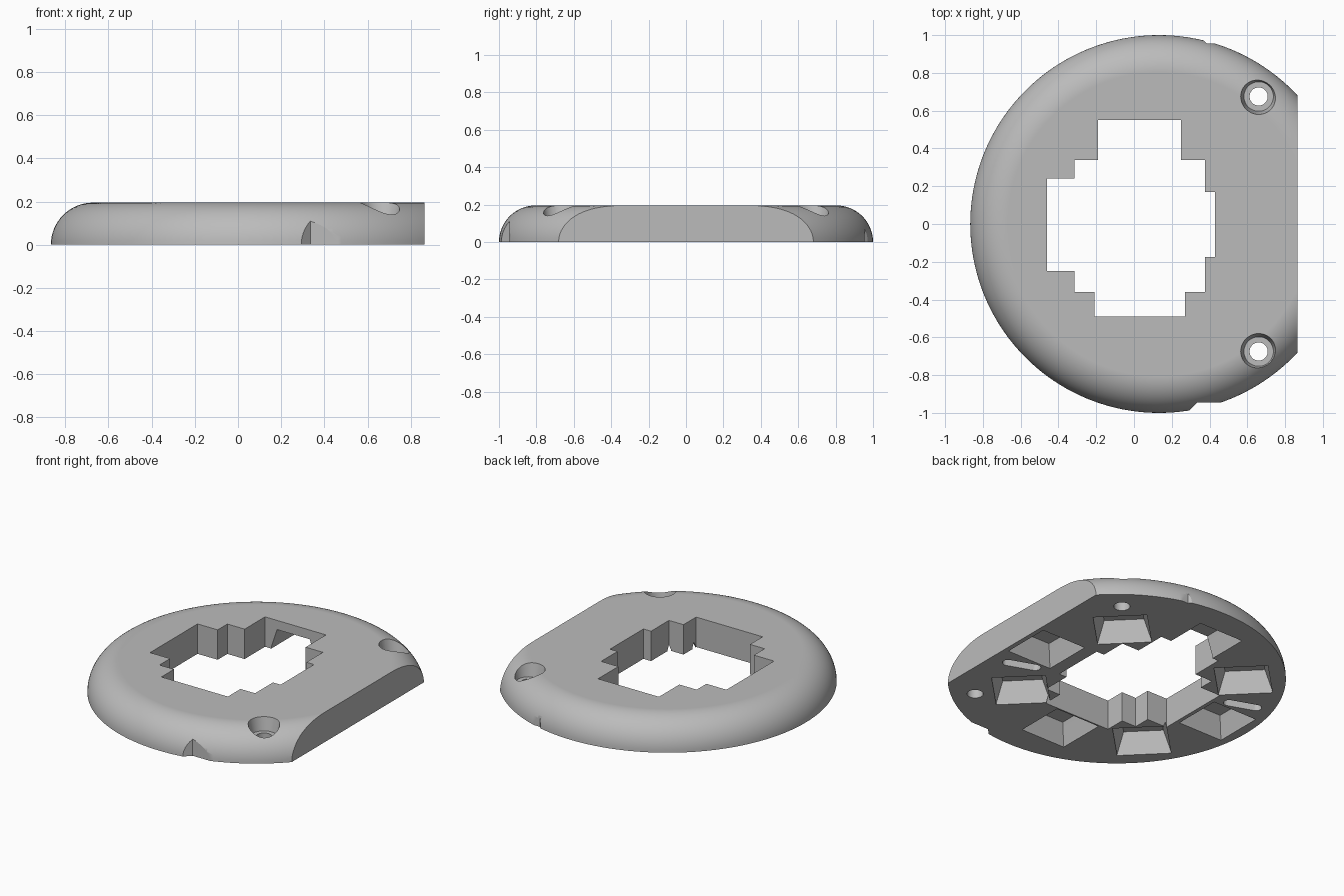
import bpy, bmesh
from math import sin, cos, pi, radians
from mathutils import Matrix, Vector

cube = bpy.data.objects.get("Cube")
if cube:
    bpy.data.objects.remove(cube, do_unlink=True)

HEIGHT, RADIUS, CENTRE_X, FLAT_X = 0.195, 1.0, 0.133, 0.865
POCKET_X = 0.015          # centre of the ring of pockets

grey = bpy.data.materials.new("plain grey")
grey.use_nodes = True
grey.diffuse_color = (0.5, 0.5, 0.5, 1)
grey.node_tree.nodes["Principled BSDF"].inputs["Base Color"].default_value = (0.5, 0.5, 0.5, 1)


def make_object(name, bm):
    bmesh.ops.recalc_face_normals(bm, faces=bm.faces)
    mesh = bpy.data.meshes.new(name)
    bm.to_mesh(mesh)
    bm.free()
    mesh.materials.append(grey)
    obj = bpy.data.objects.new(name, mesh)
    bpy.context.scene.collection.objects.link(obj)
    return obj


def loft(name, rings):
    """Closed solid through rings of equal point count."""
    bm = bmesh.new()
    loops = [[bm.verts.new(p) for p in ring] for ring in rings]
    n = len(loops[0])
    for a, b in zip(loops, loops[1:]):
        for i in range(n):
            j = (i + 1) % n
            bm.faces.new((a[i], a[j], b[j], b[i]))
    bm.faces.new(loops[0])
    bm.faces.new(loops[-1])
    return make_object(name, bm)


def prism(name, points, z0=-0.1, z1=0.4):
    return loft(name, [[(x, y, z) for x, y in points] for z in (z0, z1)])


def circle(x, y, z, r, n=48):
    return [(x + r * cos(2 * pi * i / n), y + r * sin(2 * pi * i / n), z) for i in range(n)]


def cut(target, cutter):
    cutter.hide_render = True
    mod = target.modifiers.new("cut", 'BOOLEAN')
    mod.operation, mod.solver, mod.object = 'DIFFERENCE', 'EXACT', cutter
    bpy.context.view_layer.objects.active = target
    bpy.ops.object.modifier_apply(modifier=mod.name)
    bpy.data.objects.remove(cutter, do_unlink=True)


# Disc with a quarter-round rim
steps = 16
rim = [(RADIUS - HEIGHT * (1 - cos(a)), HEIGHT * sin(a))
       for a in (pi / 2 * i / steps for i in range(steps + 1))]
body = loft("base_ring", [circle(CENTRE_X, 0, z, r, 160) for r, z in rim])

# Straight side
cut(body, prism("side_cutter", [(FLAT_X, -2), (2, -2), (2, 2), (FLAT_X, 2)]))

# Stepped central opening
opening = [(-.19, .55), (-.19, .34), (-.315, .34), (-.315, .24), (-.46, .24),
           (-.46, -.25), (-.315, -.25), (-.315, -.36), (-.21, -.36), (-.21, -.49),
           (.27, -.49), (.27, -.36), (.375, -.36), (.375, -.175), (.43, -.175),
           (.43, .17), (.375, .17), (.375, .34), (.25, .34), (.25, .55)]
cut(body, prism("opening_cutter", opening))

# Rim notches
cut(body, prism("front_notch_cutter", [(.335, -.945), (.235, -1.045), (.6, -1.045), (.6, -.945)]))
cut(body, prism("back_notch_cutter", [(.385, .955), (.295, 1.045), (.6, 1.045), (.6, .955)]))

# Screw holes with a tapered counterbore
for side in (-1, 1):
    x, y = 0.66, 0.675 * side
    cut(body, loft("screw_cutter", [circle(x, y, z, r) for z, r in
                                    ((-0.1, .048), (.11, .048), (.11, .078), (.2, .096), (.3, .096))]))

# Eight tapered pockets underneath
def square(half, z, turn):
    return [turn @ Vector((0.66 + half * sx, half * sy, z))
            for sx, sy in ((-1, -1), (1, -1), (1, 1), (-1, 1))]


for k in range(8):
    turn = Matrix.Translation((POCKET_X, 0, 0)) @ Matrix.Rotation(k * pi / 4, 4, 'Z')
    cut(body, loft("pocket_cutter", [square(.16, -.05, turn), square(.16, .01, turn),
                                     square(.118, .135, turn)]))

# Two round-ended slots underneath
for angle in (-20, 160):
    turn = Matrix.Translation((POCKET_X, 0, 0)) @ Matrix.Rotation(radians(angle), 4, 'Z')
    outline = []
    for end, start in ((.78, -pi / 2), (.61, pi / 2)):
        for i in range(9):
            a = start + pi * i / 8
            outline.append(turn @ Vector((end + .034 * cos(a), .034 * sin(a), 0)))
    cut(body, prism("slot_cutter", [(p.x, p.y) for p in outline], -0.05, 0.07))

# Smooth rim, crisp edges
bpy.ops.object.select_all(action='DESELECT')
body.select_set(True)
bpy.context.view_layer.objects.active = body
bpy.ops.object.shade_smooth_by_angle(angle=radians(25))
weighted = body.modifiers.new("weighted normals", 'WEIGHTED_NORMAL')
weighted.keep_sharp = True
